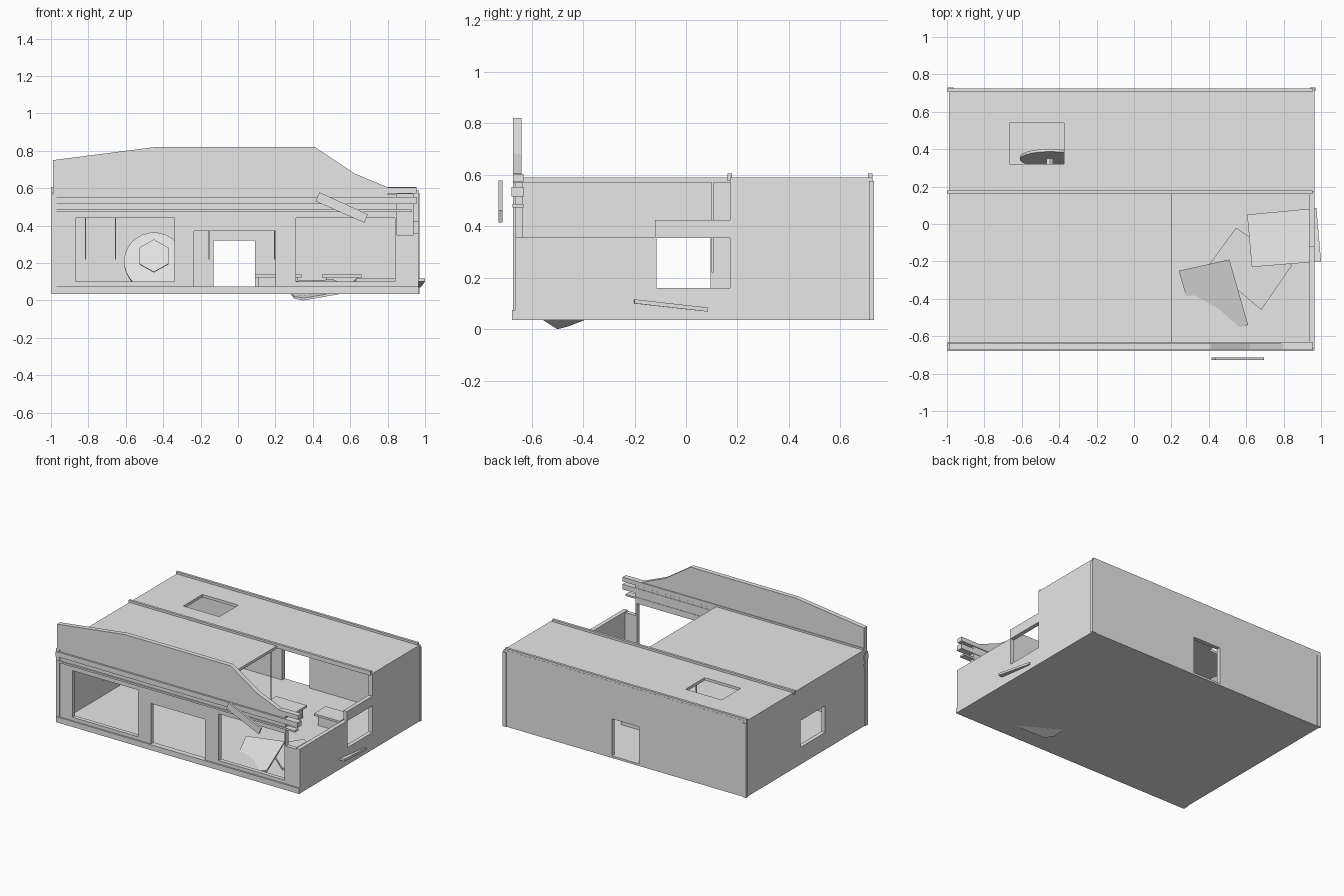
import bpy, math
from mathutils import Matrix, Vector

if "Cube" in bpy.data.objects:
    bpy.data.objects.remove(bpy.data.objects["Cube"])

grey = bpy.data.materials.new("plain_grey")
grey.diffuse_color = (0.8, 0.8, 0.8, 1)
grey.use_nodes = True
grey.node_tree.nodes["Principled BSDF"].inputs["Base Color"].default_value = grey.diffuse_color

# local 2D plane -> world: XZ faces the front, YZ faces the side, XY lies flat
PLANES = {
    "XZ": Matrix(((1, 0, 0), (0, 0, -1), (0, 1, 0))),
    "YZ": Matrix(((0, 0, 1), (1, 0, 0), (0, 1, 0))),
    "XY": Matrix.Identity(3),
}


def rect(u0, u1, v0, v1):
    return [(u0, v0), (u1, v0), (u1, v1), (u0, v1)]


def add_mesh(name, mesh):
    mesh.materials.clear()
    mesh.materials.append(grey)
    ob = bpy.data.objects.new(name, mesh)
    bpy.context.collection.objects.link(ob)
    return ob


def panel(name, plane, centre, thick, outline, holes=()):
    """Flat sheet with openings, cut from a filled 2D curve."""
    cu = bpy.data.curves.new(name, 'CURVE')
    cu.dimensions = '2D'
    cu.fill_mode = 'BOTH'
    cu.extrude = thick / 2
    for loop in [outline, *holes]:
        sp = cu.splines.new('POLY')
        sp.points.add(len(loop) - 1)
        for p, (u, v) in zip(sp.points, loop):
            p.co = (u, v, 0, 1)
        sp.use_cyclic_u = True
    tmp = bpy.data.objects.new(name + "_curve", cu)
    bpy.context.collection.objects.link(tmp)
    bpy.context.view_layer.update()
    dg = bpy.context.evaluated_depsgraph_get()
    mesh = bpy.data.meshes.new_from_object(tmp.evaluated_get(dg))
    bpy.data.objects.remove(tmp)
    m3 = PLANES[plane]
    off = m3 @ Vector((0, 0, 1))
    off = Vector((abs(off.x), abs(off.y), abs(off.z))) * centre
    mesh.transform(Matrix.Translation(off) @ m3.to_4x4())
    for f in mesh.polygons:
        f.use_smooth = False
    return add_mesh(name, mesh)


def prism(name, low, high):
    """Solid between two matching loops of 3D points."""
    n = len(low)
    faces = [list(range(n))[::-1], list(range(n, 2 * n))]
    faces += [[i, (i + 1) % n, n + (i + 1) % n, n + i] for i in range(n)]
    mesh = bpy.data.meshes.new(name)
    mesh.from_pydata([tuple(p) for p in list(low) + list(high)], [], faces)
    return add_mesh(name, mesh)


def box(name, x0, x1, y0, y1, z0, z1):
    r = rect(x0, x1, y0, y1)
    return prism(name, [(x, y, z0) for x, y in r], [(x, y, z1) for x, y in r])


def slab(name, pts, thick):
    return prism(name, pts, [(x, y, z + thick) for x, y, z in pts])


def disc(name, sides, r, thick, mat):
    ring = [(r * math.cos(2 * math.pi * (i + .5) / sides),
             r * math.sin(2 * math.pi * (i + .5) / sides)) for i in range(sides)]
    ob = prism(name, [(x, y, 0) for x, y in ring], [(x, y, thick) for x, y in ring])
    ob.data.transform(mat)
    return ob


L, R, F, B = -0.99, 0.965, -0.665, 0.725

# floor and base trims
box("floor", L, R, F, B, 0.035, 0.05)
box("front_plinth", L, R, -0.675, F + 0.01, 0.035, 0.075)

# front wall with two shop windows and a doorway, broken at the right corner
panel("front_wall", "XZ", -0.65, 0.03,
      [(L, 0.035), (R, 0.035), (R, 0.35), (0.85, 0.35), (0.85, 0.57), (L, 0.57)],
      [rect(-0.87, -0.34, 0.10, 0.44), rect(-0.235, 0.20, 0.075, 0.37),
       rect(0.31, 0.84, 0.10, 0.44)])

# back wall with a doorway
panel("back_wall", "XZ", 0.71, 0.03, rect(L, R, 0.035, 0.575),
      [rect(-0.13, 0.09, 0.05, 0.32)])

# left wall with a window
panel("left_wall", "YZ", L + 0.015, 0.03, rect(F, B, 0.035, 0.575),
      [rect(-0.19, 0.095, 0.16, 0.355)])

# right wall, stepped where it has collapsed, with a window
panel("right_wall", "YZ", R - 0.015, 0.03,
      [(F, 0.035), (B, 0.035), (B, 0.575), (0.17, 0.575), (0.17, 0.425),
       (-0.12, 0.425), (-0.12, 0.357), (F, 0.357)],
      [rect(-0.115, 0.17, 0.16, 0.355)])

# corner posts
for n, x in (("left", L - 0.006), ("right", R - 0.024)):
    box(n + "_back_post", x, x + 0.03, 0.71, 0.73, 0.035, 0.575)
box("left_front_post", L - 0.006, L + 0.02, -0.672, -0.64, 0.035, 0.57)

# roof with skylight and a missing front right part
panel("roof", "XY", 0.58, 0.02,
      [(L, -0.64), (0.2, -0.64), (0.2, 0.17), (R, 0.17), (R, B), (L, B)],
      [rect(-0.665, -0.375, 0.32, 0.54)])
for n, y in (("middle", 0.17), ("back", 0.715)):
    box(n + "_roof_ridge", L - 0.006, R - 0.01, y - 0.009, y + 0.009, 0.575, 0.605)

# false front parapet and cornice strips
panel("parapet", "XZ", -0.655, 0.034,
      [(L, 0.57), (0.8, 0.57), (0.8, 0.605), (0.62, 0.68), (0.41, 0.82),
       (-0.44, 0.82), (L, 0.75)])
box("cornice_top", L, 0.955, -0.672, -0.632, 0.572, 0.603)
box("cornice_middle", L - 0.006, 0.955, -0.678, -0.632, 0.515, 0.552)
box("cornice_low", L - 0.004, 0.93, -0.674, -0.632, 0.473, 0.486)

# sign board hanging loose in front of the wall
panel("loose_board", "XZ", -0.72, 0.015,
      [(0.415, 0.53), (0.675, 0.415), (0.695, 0.46), (0.435, 0.578)])

# fallen roof pieces
slab("fallen_slab_front", [(0.24, -0.25, 0.09), (0.30, -0.46, 0.01), (0.35, -0.5, 0.0),
                           (0.55, -0.555, 0.035), (0.61, -0.54, 0.05),
                           (0.51, -0.19, 0.10)], 0.012)
slab("fallen_slab_middle", [(0.40, -0.22, 0.05), (0.68, -0.46, 0.05),
                            (0.845, -0.22, 0.06), (0.545, -0.02, 0.06)], 0.014)
slab("fallen_slab_side", [(0.605, 0.05, 0.07), (0.63, -0.23, 0.10),
                          (1.0, -0.2, 0.10), (0.975, 0.085, 0.068)], 0.016)

# low tables in the back room
for i, (x, y, w) in enumerate(((0.215, 0.24, 0.25), (0.555, 0.30, 0.21))):
    box(f"table_body_{i}", x - w / 2 + 0.02, x + w / 2 - 0.02, y - 0.05, y + 0.05, 0.05, 0.125)
    box(f"table_top_{i}", x - w / 2, x + w / 2, y - 0.07, y + 0.07, 0.123, 0.138)

# round table tipped on its edge, with a six-sided foot
tip = Matrix.Translation((-0.45, 0.36, 0.205)) @ Matrix.Rotation(math.radians(75), 4, 'X')
disc("tipped_table_top", 24, 0.16, 0.015, tip)
disc("tipped_table_stem", 6, 0.02, 0.12, tip)
disc("tipped_table_foot", 6, 0.09, 0.012, tip @ Matrix.Translation((0, 0, 0.12)))

# thin rods hanging from the ceiling
for i, x in enumerate((-0.815, -0.655, -0.155, 0.195)):
    box(f"ceiling_rod_{i}", x - 0.003, x + 0.003, 0.1, 0.106, 0.22, 0.57)
